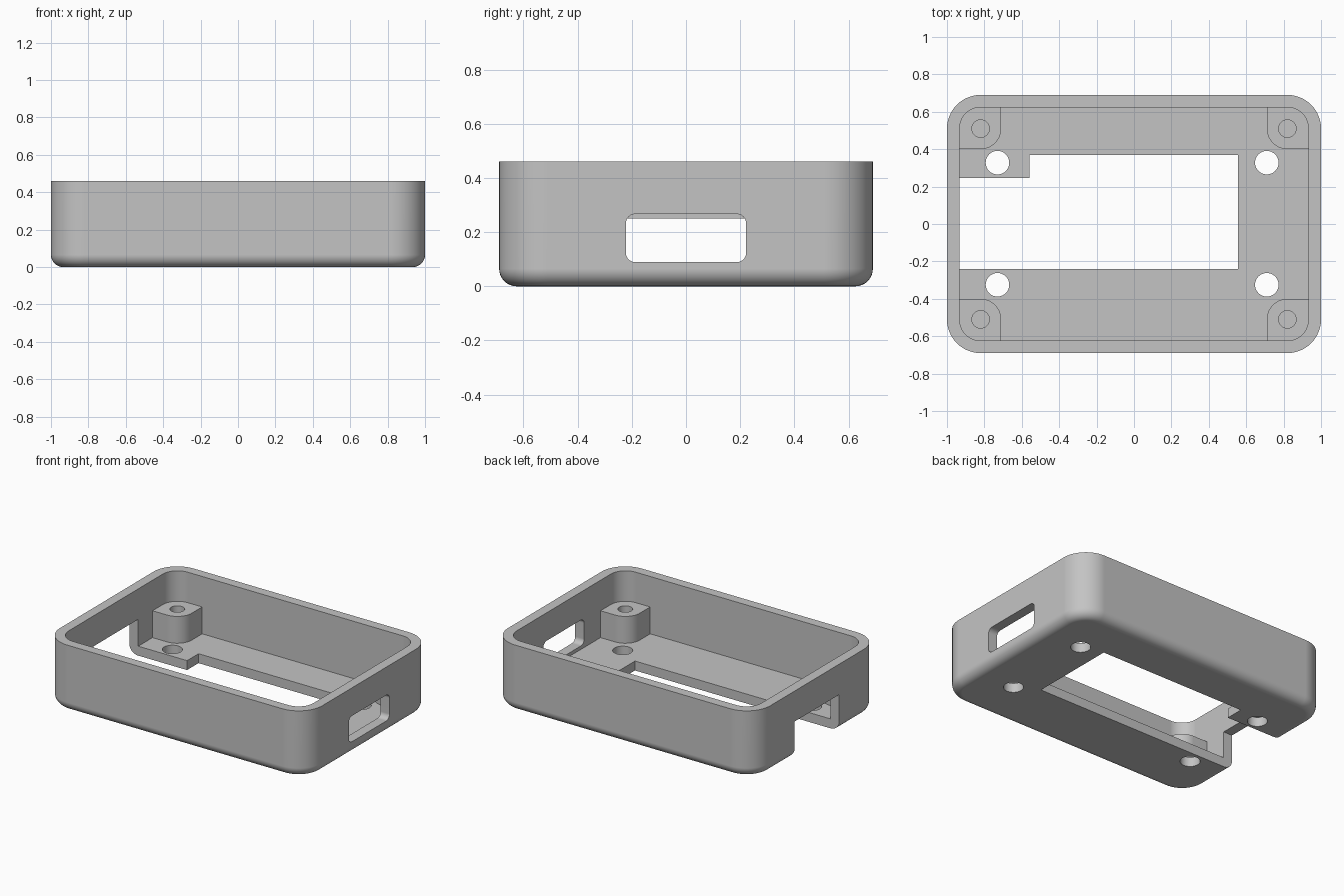
import bpy, bmesh, math
from mathutils import Matrix

if "Cube" in bpy.data.objects:
    bpy.data.objects.remove(bpy.data.objects["Cube"])

grey = bpy.data.materials.new("plain_grey")
grey.diffuse_color = (0.55, 0.55, 0.55, 1)
grey.use_nodes = True
grey.node_tree.nodes["Principled BSDF"].inputs["Base Color"].default_value = grey.diffuse_color


def arc(cx, cy, r, a0, a1, n=12):
    return [(cx + r * math.cos(math.radians(a0 + (a1 - a0) * i / n)),
             cy + r * math.sin(math.radians(a0 + (a1 - a0) * i / n))) for i in range(n + 1)]


def rounded_rect(hx, hy, r, n=12):
    pts = []
    for k, (sx, sy) in enumerate([(1, 1), (-1, 1), (-1, -1), (1, -1)]):
        pts += arc(sx * (hx - r), sy * (hy - r), r, 90 * k, 90 * k + 90, n)
    return pts


def loft(name, rings, matrix=None):
    """Skin a closed solid through (outline, height) rings."""
    bm = bmesh.new()
    loops = [[bm.verts.new((x, y, z)) for x, y in pts] for pts, z in rings]
    for a, b in zip(loops, loops[1:]):
        for i in range(len(a)):
            j = (i + 1) % len(a)
            bm.faces.new((a[i], a[j], b[j], b[i]))
    bm.faces.new(loops[0][::-1])
    bm.faces.new(loops[-1])
    if matrix:
        bm.transform(matrix)
    bmesh.ops.recalc_face_normals(bm, faces=bm.faces[:])
    mesh = bpy.data.meshes.new(name)
    bm.to_mesh(mesh)
    bm.free()
    mesh.materials.append(grey)
    ob = bpy.data.objects.new(name, mesh)
    bpy.context.collection.objects.link(ob)
    return ob


def prism(name, pts, z0, z1, matrix=None):
    return loft(name, [(pts, z0), (pts, z1)], matrix)


def box_cut(x0, x1, y0, y1, z0, z1):
    return prism("cutter", [(x0, y0), (x1, y0), (x1, y1), (x0, y1)], z0, z1)


def combine(target, tool, operation):
    mod = target.modifiers.new("boolean", 'BOOLEAN')
    mod.operation, mod.solver, mod.object = operation, 'EXACT', tool
    bpy.context.view_layer.objects.active = target
    bpy.ops.object.modifier_apply(modifier=mod.name)
    bpy.data.objects.remove(tool)


# Open tray: filleted bottom, outer wall, rim, inner wall, floor
HX, HY, H, R, F, FLOOR = 1.0, 0.69, 0.46, 0.18, 0.065, 0.065
rings = []
for i in range(9):
    a = math.radians(90 * i / 8)
    d = F * (1 - math.sin(a))
    rings.append((rounded_rect(HX - d, HY - d, R - d), F * (1 - math.cos(a))))
rings.append((rounded_rect(HX, HY, R), H))
inner = rounded_rect(0.932, 0.624, 0.112)
rings += [(inner, H), (inner, FLOOR)]
case = loft("enclosure_tray", rings)

# Corner screw bosses with blind holes
profile = ([(0.71, 0.645)] + arc(0.82, 0.51, 0.11, 180, 270)
           + [(0.95, 0.40)] + arc(0.84, 0.535, 0.11, 0, 90))
for sx in (-1, 1):
    for sy in (-1, 1):
        flip = Matrix.Diagonal((sx, sy, 1, 1))
        combine(case, prism("boss", profile, 0.04, 0.25, flip), 'UNION')
        hole = arc(0.82, 0.51, 0.047, 0, 345, 23)
        combine(case, prism("boss_hole", hole, 0.075, 0.5, flip), 'DIFFERENCE')

# Mounting holes through the floor
for x in (-0.73, 0.71):
    for y in (-0.325, 0.328):
        combine(case, prism("mount_hole", arc(x, y, 0.063, 0, 348.75, 31), -0.1, 0.2), 'DIFFERENCE')

# Floor opening, and the notch running out through the left wall
combine(case, box_cut(-0.56, 0.557, -0.24, 0.37, -0.1, 0.2), 'DIFFERENCE')
combine(case, box_cut(-1.1, -0.5, -0.24, 0.245, -0.1, 0.25), 'DIFFERENCE')

# Rounded window in the right wall (outline turned to face +x)
turn = Matrix(((0, 0, 1, 0), (1, 0, 0, 0), (0, 1, 0, 0.178), (0, 0, 0, 1)))
combine(case, prism("window", rounded_rect(0.222, 0.089, 0.035, 6), 0.85, 1.1, turn), 'DIFFERENCE')

# Smooth fillets, crisp edges
bpy.ops.object.select_all(action='DESELECT')
case.select_set(True)
bpy.context.view_layer.objects.active = case
bpy.ops.object.shade_smooth_by_angle(angle=math.radians(30))
wn = case.modifiers.new("weighted_normals", 'WEIGHTED_NORMAL')
wn.keep_sharp = True
